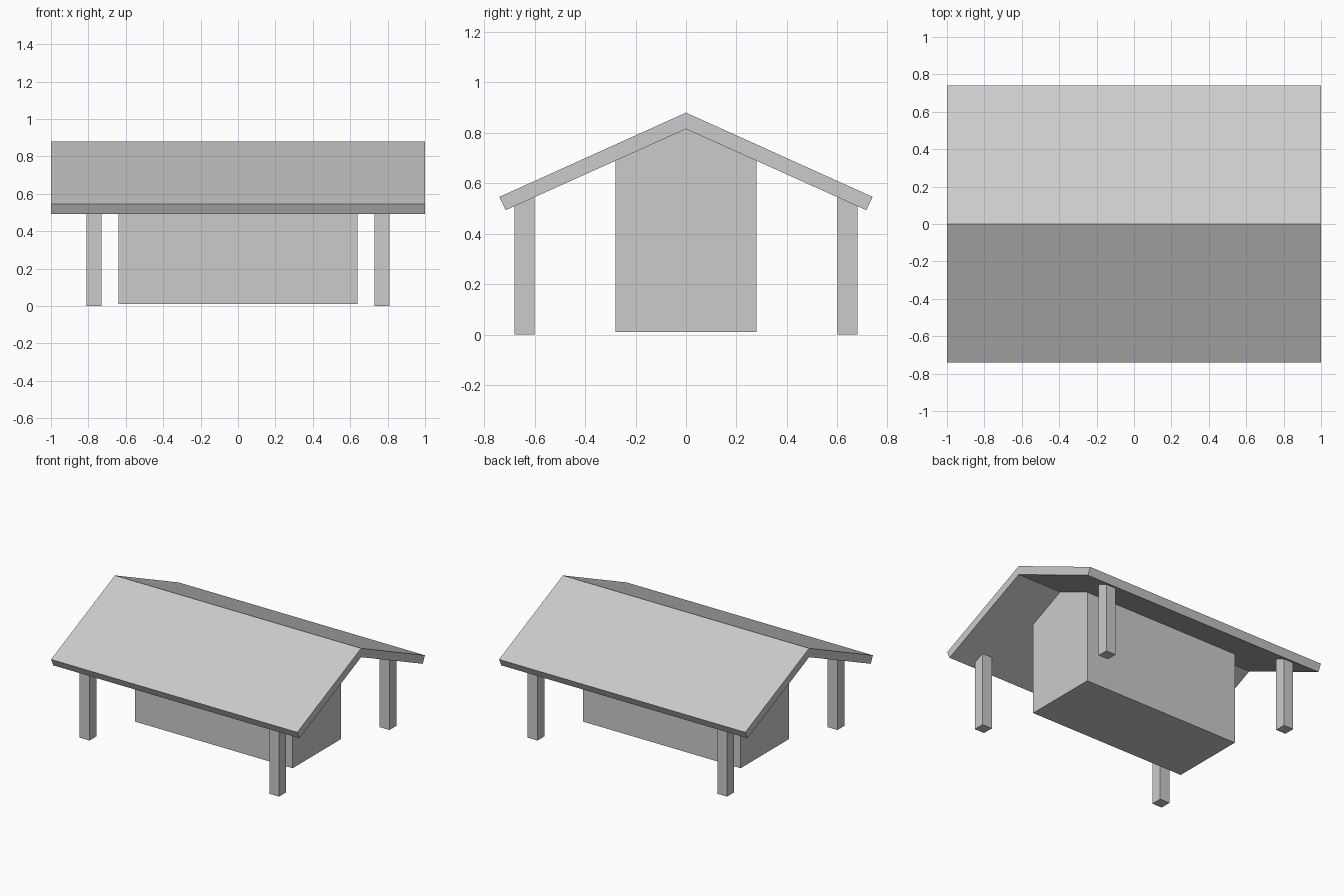
import bpy, bmesh

if "Cube" in bpy.data.objects:
    bpy.data.objects.remove(bpy.data.objects["Cube"])

APEX, SLOPE = 0.815, 0.45   # underside of the roof: ridge height and pitch


def under(y):
    """Height of the roof underside at depth y."""
    return APEX - SLOPE * abs(y)


def prism(name, profile, x0, x1):
    """Extrude a closed (y, z) profile along x from x0 to x1."""
    bm = bmesh.new()
    face = bm.faces.new([bm.verts.new((x0, y, z)) for y, z in profile])
    ext = bmesh.ops.extrude_face_region(bm, geom=[face])
    moved = [v for v in ext["geom"] if isinstance(v, bmesh.types.BMVert)]
    bmesh.ops.translate(bm, verts=moved, vec=(x1 - x0, 0, 0))
    bmesh.ops.recalc_face_normals(bm, faces=bm.faces)
    mesh = bpy.data.meshes.new(name)
    bm.to_mesh(mesh)
    bm.free()
    obj = bpy.data.objects.new(name, mesh)
    bpy.context.collection.objects.link(obj)
    return obj


# Gabled roof slab with eaves cut square to the slope
prism("roof", [(0, 0.88), (0.74, 0.546), (0.715, under(0.715)),
               (0, APEX), (-0.715, under(0.715)), (-0.74, 0.546)], -1, 1)

# House body, its gable top meeting the roof underside
prism("house_body", [(-0.28, 0.01), (0.28, 0.01), (0.28, under(0.28)),
                     (0, APEX), (-0.28, under(0.28))], -0.64, 0.64)

# Four corner posts, tops cut to the roof pitch
for side, sy in (("front", -1), ("back", 1)):
    for end, sx in (("left", -1), ("right", 1)):
        prism(f"{side}_{end}_post",
              [(sy * 0.60, 0), (sy * 0.68, 0),
               (sy * 0.68, under(0.68)), (sy * 0.60, under(0.60))],
              sx * 0.77 - 0.04, sx * 0.77 + 0.04)
